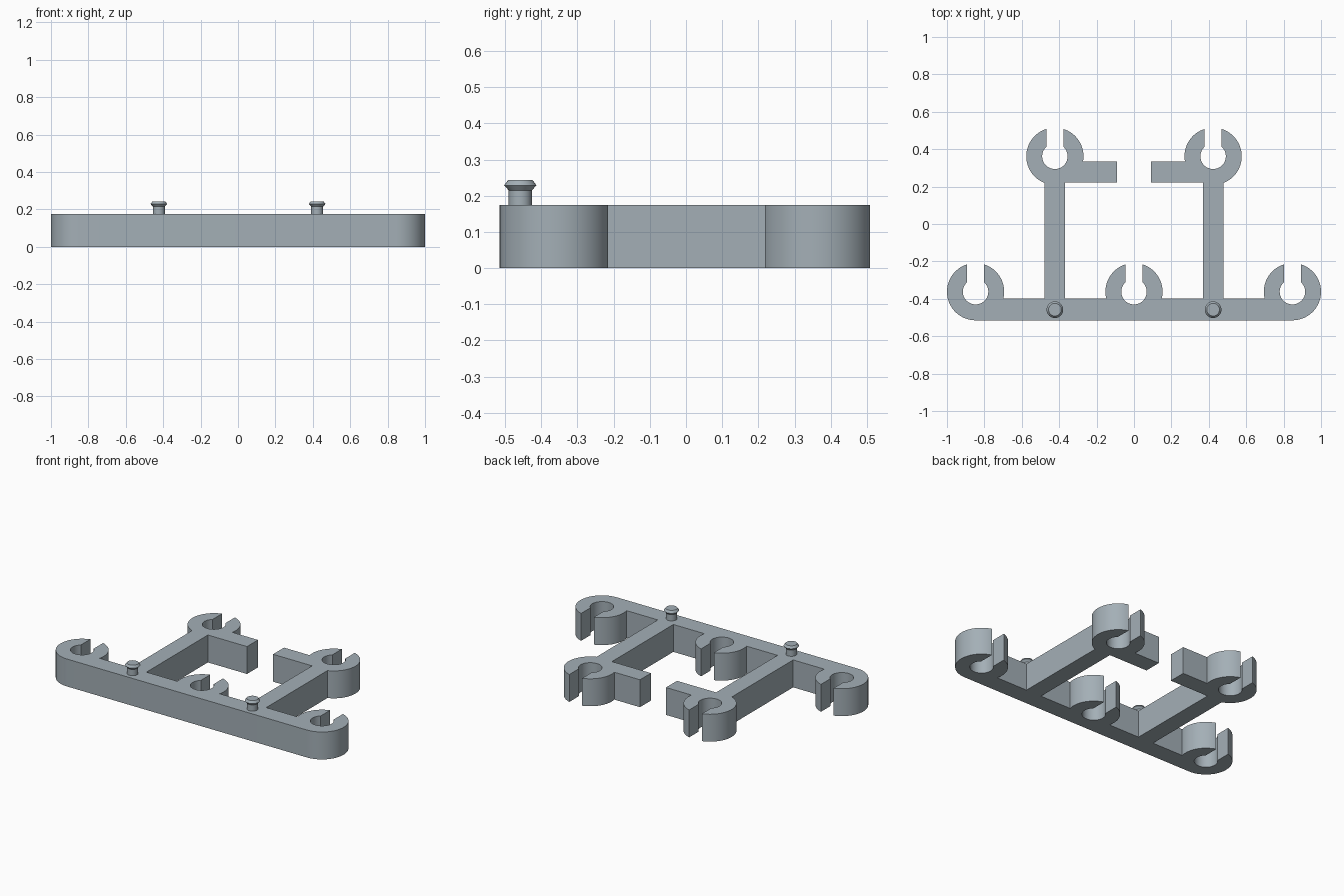
import bpy, bmesh
from math import sin, cos, asin, acos, radians, degrees, pi

if "Cube" in bpy.data.objects:
    bpy.data.objects.remove(bpy.data.objects["Cube"])

HEIGHT = 0.175
R_OUT, R_IN, SLOT = 0.153, 0.068, 0.045      # clip radii and half slot width
END_X, ARM_X = 0.847, 0.423                  # clip centres
LOW_Y, HIGH_Y = -0.362, 0.362
BAR_BOTTOM, BAR_TOP = -0.515, -0.398
ARM_HALF = 0.055
STUB_LOW, STUB_HIGH, STUB_END = 0.222, 0.333, 0.092

grey = bpy.data.materials.new("blue grey")
grey.diffuse_color = (0.37, 0.43, 0.47, 1)
grey.use_nodes = True
grey.node_tree.nodes["Principled BSDF"].inputs["Base Color"].default_value = grey.diffuse_color


def arc(cx, cy, r, a0, a1):
    n = max(2, round(abs(a1 - a0) / 5))
    angles = [radians(a0 + (a1 - a0) * i / n) for i in range(n + 1)]
    return [(cx + r * cos(a), cy + r * sin(a)) for a in angles]


def make_object(name, bm):
    bmesh.ops.recalc_face_normals(bm, faces=bm.faces[:])
    mesh = bpy.data.meshes.new(name)
    bm.to_mesh(mesh)
    bm.free()
    mesh.materials.append(grey)
    obj = bpy.data.objects.new(name, mesh)
    bpy.context.collection.objects.link(obj)
    bpy.ops.object.select_all(action='DESELECT')
    bpy.context.view_layer.objects.active = obj
    obj.select_set(True)
    bpy.ops.object.shade_smooth_by_angle(angle=radians(25))
    return obj


lip_out = degrees(acos(SLOT / R_OUT))        # slot corners on outer and inner circles
lip_in = degrees(acos(SLOT / R_IN))


def clip(cx, cy, start, end):
    """Open ring: outer side, hole, outer side."""
    return (arc(cx, cy, R_OUT, start, lip_out)
            + arc(cx, cy, R_IN, lip_in, -180 - lip_in)
            + arc(cx, cy, R_OUT, 180 - lip_out, end))


bar_dip = degrees(asin((LOW_Y - BAR_TOP) / R_OUT))
stub_dip = degrees(asin((HIGH_Y - STUB_HIGH) / R_OUT))
arm_join = -degrees(acos(ARM_HALF / R_OUT))

# Right half of the frame outline, bottom round to the middle clip
half = clip(END_X, LOW_Y, -90, 180 + bar_dip)
half += [(ARM_X + ARM_HALF, BAR_TOP)]
half += clip(ARM_X, HIGH_Y, arm_join, 180 + stub_dip)
half += [(STUB_END, STUB_HIGH), (STUB_END, STUB_LOW),
         (ARM_X - ARM_HALF, STUB_LOW), (ARM_X - ARM_HALF, BAR_TOP)]
half += arc(0, LOW_Y, R_OUT, -bar_dip, lip_out)
half += arc(0, LOW_Y, R_IN, lip_in, -90)
outline = half + [(-x, y) for x, y in reversed(half[:-1])]

# Frame: mirrored outline, extruded
bm = bmesh.new()
base = bm.faces.new([bm.verts.new((x, y, 0)) for x, y in outline])
top = bmesh.ops.extrude_face_region(bm, geom=[base], use_keep_orig=True)["geom"]
bmesh.ops.translate(bm, vec=(0, 0, HEIGHT),
                    verts=[v for v in top if isinstance(v, bmesh.types.BMVert)])
make_object("clip_frame", bm)

# Pegs: lathed shaft with a bevelled head
PEG = [(0.032, HEIGHT - 0.005), (0.032, 0.215), (0.0445, 0.229), (0.034, 0.243)]
SIDES = 32
for name, x in (("left_peg", -ARM_X), ("right_peg", ARM_X)):
    bm = bmesh.new()
    rings = [[bm.verts.new((x + r * cos(2 * pi * i / SIDES),
                            -0.458 + r * sin(2 * pi * i / SIDES), z))
              for i in range(SIDES)] for r, z in PEG]
    for a, b in zip(rings, rings[1:]):
        for i in range(SIDES):
            j = (i + 1) % SIDES
            bm.faces.new((a[i], a[j], b[j], b[i]))
    bm.faces.new(rings[-1])
    bm.faces.new(rings[0])
    make_object(name, bm)
